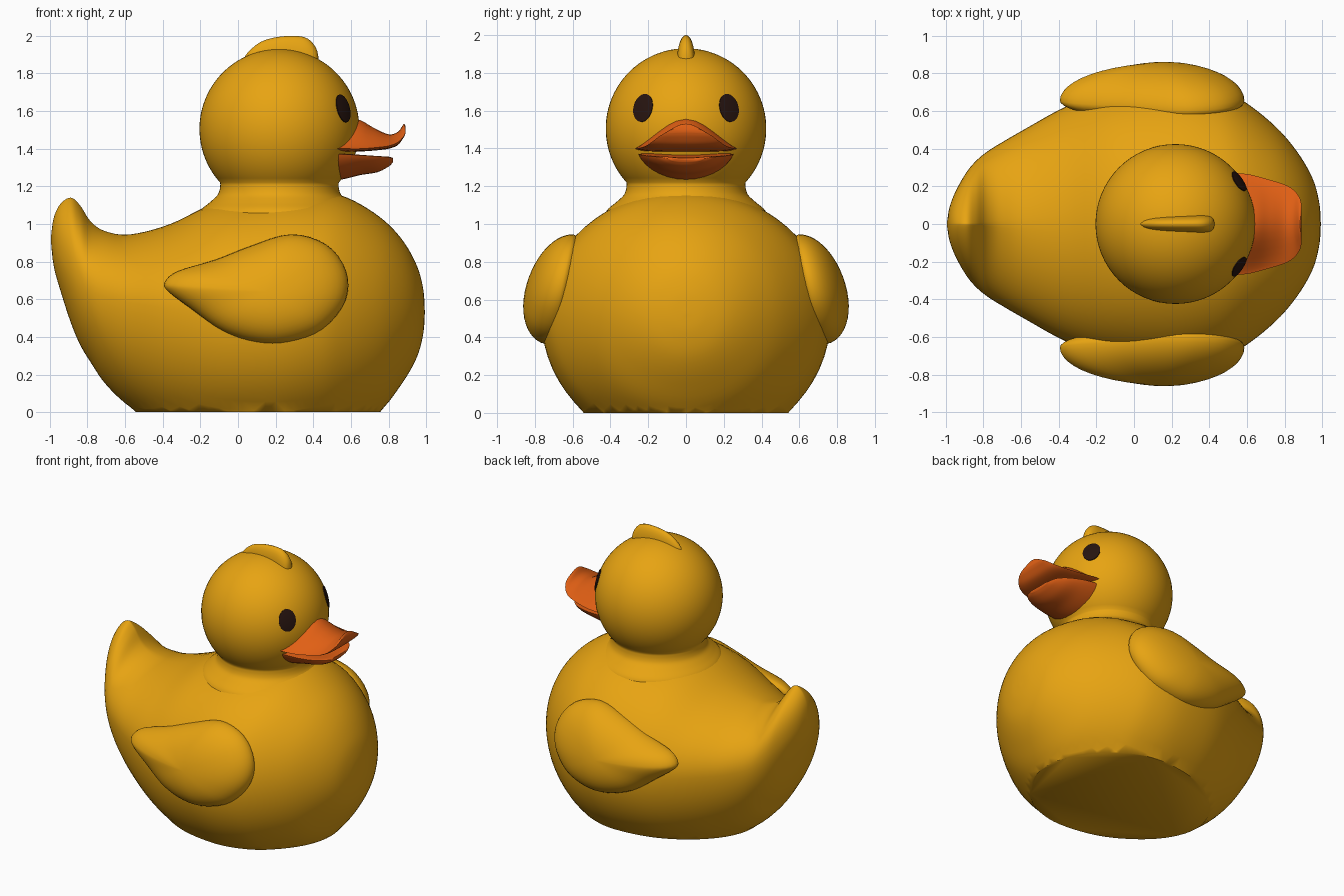
import bpy, bmesh, math
from mathutils import Vector

if "Cube" in bpy.data.objects:
    bpy.data.objects.remove(bpy.data.objects["Cube"])


def material(name, rgb):
    m = bpy.data.materials.new(name)
    m.diffuse_color = (*rgb, 1)
    m.use_nodes = True
    m.node_tree.nodes["Principled BSDF"].inputs["Base Color"].default_value = m.diffuse_color
    return m


YELLOW = material("golden_yellow", (0.80, 0.37, 0.006))
ORANGE = material("orange", (0.75, 0.115, 0.007))
DARK = material("dark_brown", (0.02, 0.007, 0.005))


def spline(pts, n, closed=False):
    """Catmull-Rom interpolation through tuples of any length."""
    out, c = [], len(pts)
    get = (lambda i: pts[i % c]) if closed else (lambda i: pts[max(0, min(c - 1, i))])
    for i in range(c if closed else c - 1):
        a, b, d, e = get(i - 1), get(i), get(i + 1), get(i + 2)
        for k in range(n):
            t = k / n
            out.append(tuple(0.5 * (2 * q + (r - p) * t + (2 * p - 5 * q + 4 * r - s) * t ** 2
                                    + (3 * q - p - 3 * r + s) * t ** 3)
                             for p, q, r, s in zip(a, b, d, e)))
    return out if closed else out + [pts[-1]]


def loft(name, rings, mat, flat_base=False, caps=(True, True), angle=50):
    """Skin closed rings of equal length into one smooth object."""
    bm = bmesh.new()
    vs = [[bm.verts.new(p) for p in r] for r in rings]
    n = len(rings[0])
    for a, b in zip(vs, vs[1:]):
        for i in range(n):
            j = (i + 1) % n
            bm.faces.new((a[i], a[j], b[j], b[i]))
    if caps[0]:
        bm.faces.new(vs[0])
    if caps[1]:
        bm.faces.new(vs[-1])
    bmesh.ops.remove_doubles(bm, verts=bm.verts, dist=0.0005)
    if flat_base:
        geom = bm.verts[:] + bm.edges[:] + bm.faces[:]
        bmesh.ops.bisect_plane(bm, geom=geom, plane_co=(0, 0, 0.005),
                               plane_no=(0, 0, 1), clear_inner=True)
        edges = [e for e in bm.edges if e.is_boundary]
        bmesh.ops.contextual_create(bm, geom=edges)
        for v in bm.verts:
            if v.co.z < 0.006:
                v.co.z = 0
    bmesh.ops.recalc_face_normals(bm, faces=bm.faces)
    me = bpy.data.meshes.new(name)
    bm.to_mesh(me)
    bm.free()
    ob = bpy.data.objects.new(name, me)
    bpy.context.collection.objects.link(ob)
    me.materials.append(mat)
    bpy.ops.object.select_all(action='DESELECT')
    ob.select_set(True)
    bpy.context.view_layer.objects.active = ob
    bpy.ops.object.shade_smooth_by_angle(angle=math.radians(angle))
    return ob


def egg_ring(x, hw, zb, zt, zm, a, n=64):
    """Oval section; a above 1 pinches the upper half towards a ridge."""
    ring = []
    for i in range(n):
        t = 2 * math.pi * i / n
        c, s = math.cos(t), math.sin(t)
        y = max(hw, 0) * math.copysign(abs(c) ** (a if s > 0 else 1), c)
        ring.append((x, y, zm + s * (zt - zm if s > 0 else zm - zb)))
    return ring


# Body with upturned tail: x, half width, bottom, top, widest height, pinch
body = [(-0.995, 0, 0.92, 0.92, 0.92, 1.2), (-0.98, 0.09, 0.78, 1.03, 0.89, 1.3),
        (-0.945, 0.18, 0.65, 1.105, 0.83, 1.5), (-0.89, 0.275, 0.48, 1.14, 0.75, 1.7),
        (-0.84, 0.335, 0.36, 1.10, 0.69, 1.7), (-0.78, 0.385, 0.26, 1.01, 0.64, 1.5),
        (-0.70, 0.435, 0.145, 0.96, 0.61, 1.3), (-0.57, 0.51, 0.025, 0.945, 0.58, 1.15),
        (-0.36, 0.625, -0.10, 1.00, 0.55, 1.05), (-0.1, 0.725, -0.18, 1.12, 0.51, 1),
        (0.2, 0.765, -0.20, 1.175, 0.50, 1), (0.42, 0.735, -0.17, 1.175, 0.51, 1),
        (0.58, 0.655, -0.11, 1.14, 0.52, 1), (0.75, 0.52, 0.0, 1.04, 0.53, 1),
        (0.87, 0.38, 0.15, 0.92, 0.53, 1), (0.95, 0.24, 0.29, 0.78, 0.53, 1),
        (0.985, 0.11, 0.42, 0.65, 0.53, 1), (0.993, 0, 0.53, 0.53, 0.53, 1)]
loft("body", [egg_ring(*s) for s in spline(body, 5)], YELLOW, flat_base=True)

# Head and flared neck, turned around one axis
HX, HZ, R = 0.22, 1.505, 0.425
prof = [(R * math.sin(math.radians(d)), HZ + R * math.cos(math.radians(d)))
        for d in range(0, 133, 4)]
prof += spline([(0.314, 1.21), (0.318, 1.18), (0.332, 1.15), (0.37, 1.115),
                (0.42, 1.07), (0.44, 1.0)], 4)
loft("head", [[(HX + r * math.cos(math.tau * i / 64), r * math.sin(math.tau * i / 64), z)
               for i in range(64)] for r, z in prof], YELLOW)

# Small ridge on top of the head
crest = [(0.03, 0, 1.86, 1.88, 1.87, 1), (0.06, 0.025, 1.80, 1.92, 1.86, 1),
         (0.12, 0.036, 1.80, 1.967, 1.87, 1), (0.2, 0.042, 1.80, 1.992, 1.88, 1),
         (0.3, 0.045, 1.80, 2.0, 1.88, 1), (0.37, 0.046, 1.80, 1.985, 1.87, 1),
         (0.415, 0.035, 1.80, 1.935, 1.86, 1), (0.43, 0, 1.85, 1.87, 1.86, 1)]
loft("crest", [egg_ring(*s, n=24) for s in spline(crest, 4)], YELLOW)

# Puffy teardrop wings leaning along the body
outline = spline([(-0.39, 0.69), (-0.32, 0.75), (-0.12, 0.81), (0.06, 0.88), (0.28, 0.945),
                  (0.47, 0.89), (0.575, 0.75), (0.57, 0.59), (0.45, 0.44), (0.27, 0.37),
                  (0.1, 0.37), (-0.08, 0.43), (-0.25, 0.55), (-0.37, 0.64)], 4, True)
CX, CZ = 0.15, 0.64
for side, label in ((-1, "right_wing"), (1, "left_wing")):
    rings = []
    for k in range(25):
        phi = math.radians(-90 + 7.5 * k)
        s, h = math.cos(phi), math.sin(phi)
        h *= 0.19 if h > 0 else 0.1
        ring = []
        for px, pz in outline:
            x, z = CX + s * (px - CX), CZ + s * (pz - CZ)
            ring.append((x, side * (0.66 - 0.2 * (z - 0.66) + h), z))
        rings.append(ring)
    loft(label, rings, YELLOW)


def bill_ring(x, w, zt, ze, zb, bell, n=16):
    """Bill section: upper curve (bell or round), then lower curve back."""
    ring = []
    for i in range(n + 1):
        v = -math.cos(math.pi * i / n)
        f = math.cos(v * math.pi / 2) ** 1.5 if bell else 1 - v * v
        ring.append((x, w * v, ze + 0.008 * (1 - v ** 8) + (zt - 0.008 - ze) * f))
    for i in range(n - 1, 0, -1):
        v = -math.cos(math.pi * i / n)
        ring.append((x, w * v, ze - 0.008 * (1 - v ** 8)
                     + (zb + 0.008 - ze) * (1 - v * v) ** 0.75))
    return ring


# Bill halves: x, half width, top, edge height, bottom
upper = [(0.45, 0.275, 1.56, 1.40, 1.36), (0.58, 0.268, 1.565, 1.40, 1.38),
         (0.65, 0.255, 1.552, 1.40, 1.385), (0.72, 0.235, 1.512, 1.405, 1.39),
         (0.80, 0.21, 1.477, 1.415, 1.40), (0.85, 0.18, 1.49, 1.435, 1.42),
         (0.88, 0.14, 1.53, 1.465, 1.46), (0.89, 0.105, 1.52, 1.485, 1.485)]
lower = [(0.45, 0.25, 1.375, 1.37, 1.22), (0.56, 0.25, 1.37, 1.37, 1.238),
         (0.65, 0.235, 1.362, 1.365, 1.26), (0.74, 0.2, 1.352, 1.36, 1.275),
         (0.80, 0.15, 1.352, 1.355, 1.305), (0.825, 0.09, 1.35, 1.345, 1.33)]
loft("upper_bill", [bill_ring(*s, True) for s in spline(upper, 5)], ORANGE)
loft("lower_bill", [bill_ring(*s, False) for s in spline(lower, 5)], ORANGE)

# Oval eyes, thin plates wrapped on the head
for side, label in ((-1, "right_eye"), (1, "left_eye")):
    d = Vector((0.34, side * 0.228, 0.11)).normalized()
    u = Vector((0, 0, 1)).cross(d).normalized()
    w = d.cross(u)
    rings = []
    for s, rad in ((1, R - 0.003), (1, R + 0.005), (0.7, R + 0.006), (0.35, R + 0.006), (0, R + 0.006)):
        ring = []
        for i in range(32):
            t = math.tau * i / 32
            p = d * R + u * (0.06 * s * math.cos(t)) + w * (0.077 * s * math.sin(t))
            ring.append(Vector((HX, 0, HZ)) + p.normalized() * rad)
        rings.append(ring)
    loft(label, rings, DARK, caps=(False, False))
